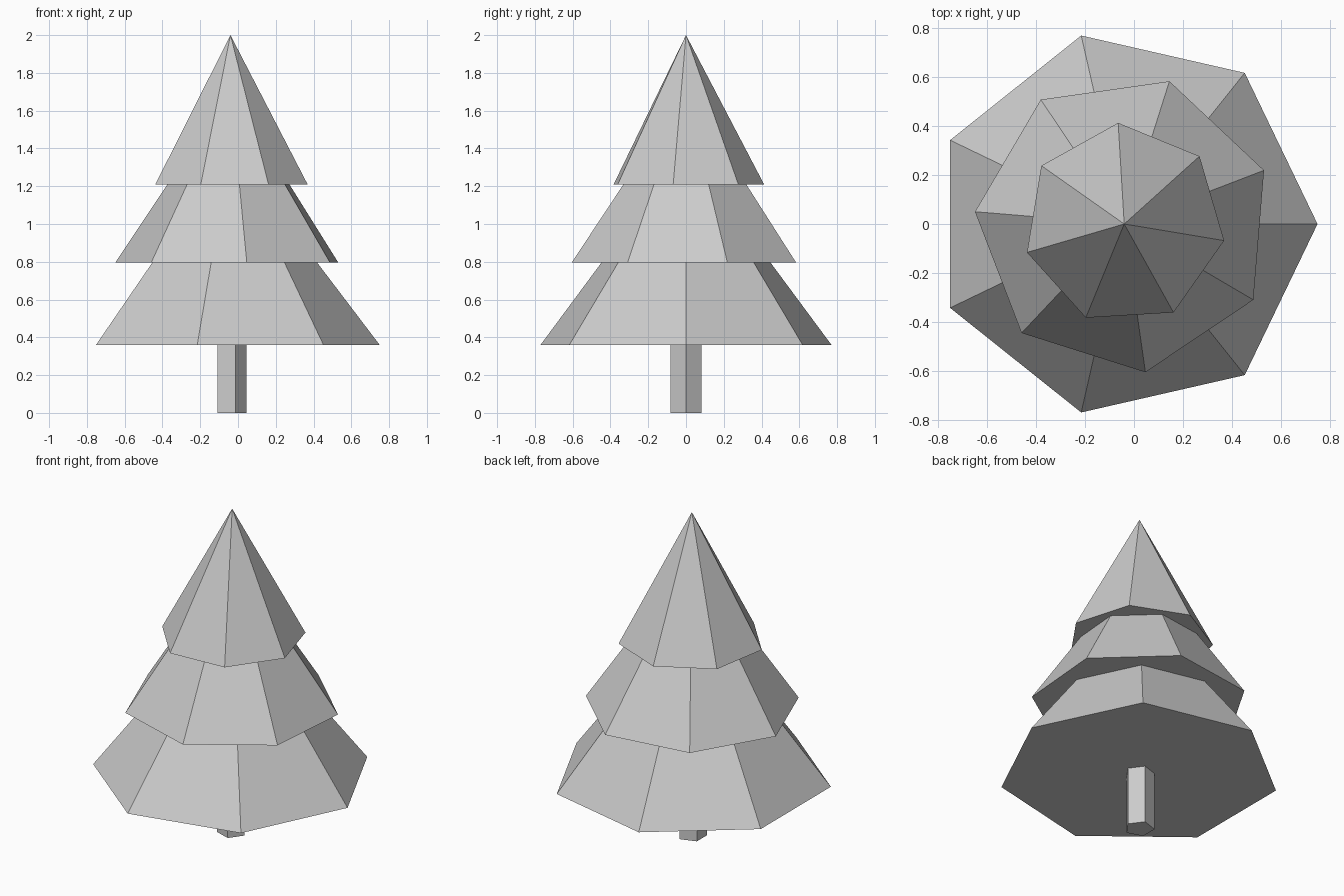
import bpy
import math

cube = bpy.data.objects.get("Cube")
if cube:
    bpy.data.objects.remove(cube, do_unlink=True)

grey = bpy.data.materials.new("plain_grey")
grey.use_nodes = True
colour = (0.6, 0.6, 0.6, 1)
grey.diffuse_color = colour
grey.node_tree.nodes["Principled BSDF"].inputs["Base Color"].default_value = colour

AXIS_X = -0.04  # all parts share this vertical axis


def add_cone(name, sides, radius, top_radius, z_low, z_high, turn):
    """Flat-shaded cone or prism with its first corner at angle turn from +x."""
    bpy.ops.mesh.primitive_cone_add(
        vertices=sides, radius1=radius, radius2=top_radius,
        depth=z_high - z_low, location=(AXIS_X, 0, (z_low + z_high) / 2))
    obj = bpy.context.object
    obj.name = name
    # the primitive's first corner lies on +y
    obj.rotation_euler.z = math.radians(turn - 90)
    obj.data.materials.append(grey)
    return obj


# Five-sided trunk
add_cone("trunk", 5, 0.085, 0.085, 0, 0.4, 0)

# Three seven-sided foliage tiers, each turned a little further
add_cone("lower_foliage", 7, 0.79, 0, 0.36, 1.40, 0)
add_cone("middle_foliage", 7, 0.612, 0, 0.795, 1.71, 21)
add_cone("upper_foliage", 7, 0.414, 0, 1.21, 2.0, 42)
